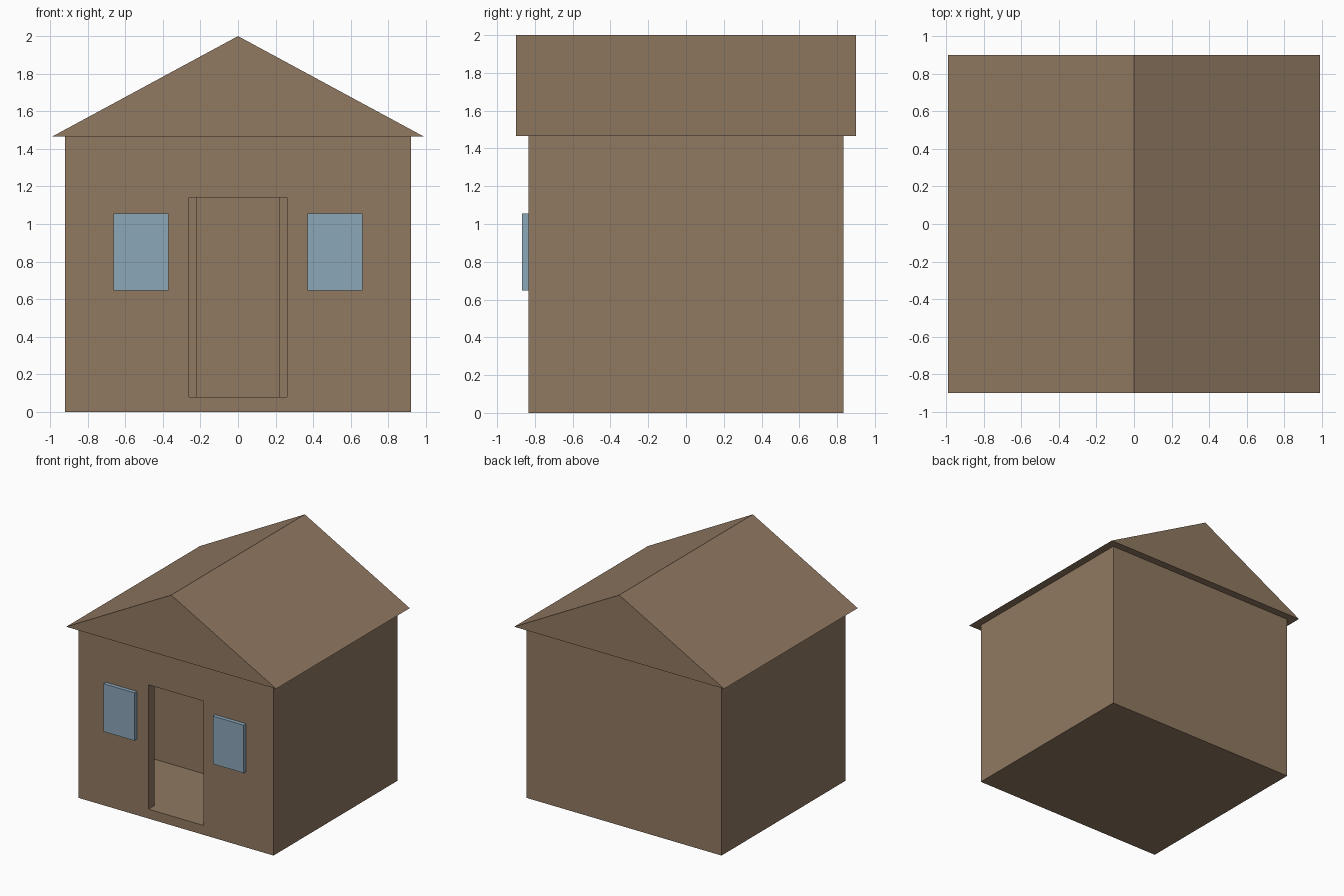
import bpy

cube = bpy.data.objects.get("Cube")
if cube:
    bpy.data.objects.remove(cube, do_unlink=True)


def material(name, rgb):
    mat = bpy.data.materials.new(name)
    mat.use_nodes = True
    colour = (*rgb, 1)
    mat.diffuse_color = colour
    mat.node_tree.nodes["Principled BSDF"].inputs["Base Color"].default_value = colour
    return mat


def box(name, low, high, mat):
    """Box spanning two opposite corners."""
    centre = [(a + b) / 2 for a, b in zip(low, high)]
    bpy.ops.mesh.primitive_cube_add(size=1, location=centre)
    obj = bpy.context.object
    obj.name = name
    obj.scale = [b - a for a, b in zip(low, high)]
    bpy.ops.object.transform_apply(location=False, rotation=False, scale=True)
    obj.data.materials.append(mat)
    return obj


def cut(target, cutter):
    """Subtract a helper box and delete it."""
    mod = target.modifiers.new("cut", "BOOLEAN")
    mod.operation = "DIFFERENCE"
    mod.solver = "EXACT"
    mod.object = cutter
    cutter.hide_render = True
    bpy.context.view_layer.objects.active = target
    bpy.ops.object.modifier_apply(modifier=mod.name)
    bpy.data.objects.remove(cutter, do_unlink=True)


brown = material("brown wood", (0.28, 0.19, 0.12))
blue = material("window blue", (0.26, 0.39, 0.49))

HALF_X, HALF_Y, EAVES, TOP = 0.92, 0.835, 1.465, 2.0
WALL = 0.08
IN_X, IN_Y = HALF_X - WALL, HALF_Y - WALL

# Hollow walls and floor, with a door opening at the front
walls = box("walls", (-HALF_X, -HALF_Y, 0), (HALF_X, HALF_Y, EAVES), brown)
cut(walls, box("room_cutter", (-IN_X, -IN_Y, WALL), (IN_X, IN_Y, TOP), brown))
cut(walls, box("door_cutter", (-0.26, -1, WALL), (0.26, -0.6, 1.14), brown))

# Inner partition with a passage, and the front windows
for side, sign in (("right", -1), ("left", 1)):
    def mirrored(name, x0, x1, y0, y1, z0, z1, mat):
        xs = sorted((sign * x0, sign * x1))
        box(side + "_" + name, (xs[0], y0, z0), (xs[1], y1, z1), mat)

    mirrored("partition", 0.22, IN_X, -0.06, 0.02, WALL, EAVES, brown)
    mirrored("window", 0.37, 0.662, -0.868, -HALF_Y, 0.647, 1.055, blue)

# Solid gabled roof
ROOF_X, ROOF_Y = 0.99, 0.9
gable = [(-ROOF_X, EAVES), (ROOF_X, EAVES), (0, TOP)]
verts = [(x, y, z) for y in (-ROOF_Y, ROOF_Y) for x, z in gable]
faces = [(0, 1, 2), (5, 4, 3), (0, 3, 4, 1), (1, 4, 5, 2), (2, 5, 3, 0)]
mesh = bpy.data.meshes.new("roof")
mesh.from_pydata(verts, [], faces)
mesh.materials.append(brown)
roof = bpy.data.objects.new("roof", mesh)
bpy.context.collection.objects.link(roof)
